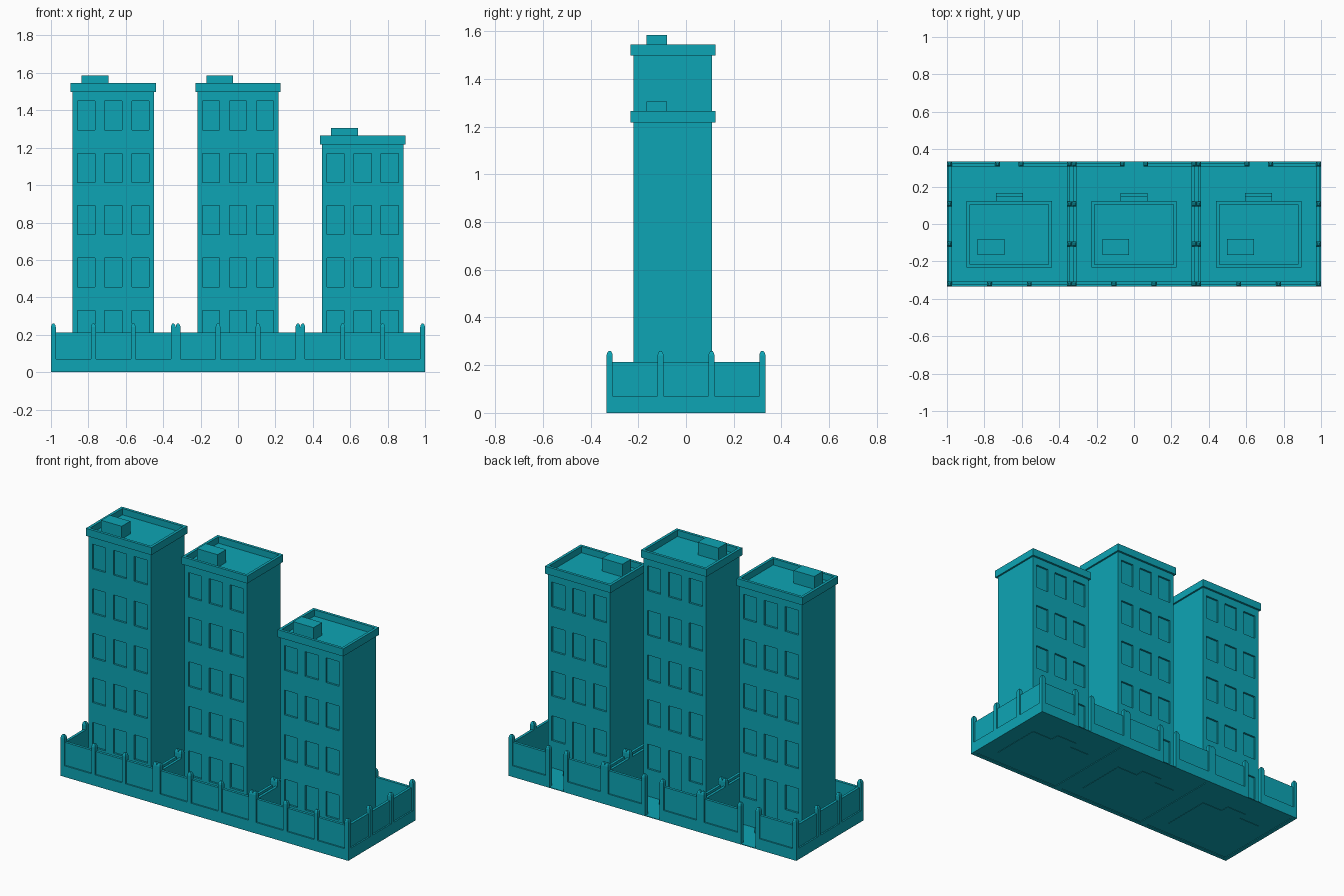
import bpy, bmesh
from mathutils import Vector

if "Cube" in bpy.data.objects:
    bpy.data.objects.remove(bpy.data.objects["Cube"])

mat = bpy.data.materials.new("teal")
mat.diffuse_color = (0.004, 0.376, 0.462, 1)
mat.use_nodes = True
mat.node_tree.nodes["Principled BSDF"].inputs["Base Color"].default_value = mat.diffuse_color


def box(bm, x0, x1, y0, y1, z0, z1):
    vs = bmesh.ops.create_cube(bm, size=1)["verts"]
    c = Vector(((x0 + x1) / 2, (y0 + y1) / 2, (z0 + z1) / 2))
    s = (abs(x1 - x0), abs(y1 - y0), z1 - z0)
    for v in vs:
        v.co = Vector((v.co.x * s[0], v.co.y * s[1], v.co.z * s[2])) + c
    return vs


def make(name, bm, x):
    me = bpy.data.meshes.new(name)
    bm.to_mesh(me)
    bm.free()
    me.materials.append(mat)
    ob = bpy.data.objects.new(name, me)
    ob.location.x = x
    bpy.context.collection.objects.link(ob)
    return ob


L, T = 1 / 3, 0.026        # half lot size, wall thickness
P = L - T / 2              # post centre line
S = L * 0.32               # inner post spacing
GATE = 0.063
YC = -0.055                # tower centre in y


def post(bm, x, y):
    # square post with a stepped, rounded cap
    h = 0.013
    rings = [(h, 0), (h, 0.24), (h * 0.8, 0.251), (h * 0.4, 0.259)]
    loops = [[bm.verts.new((x + a * r, y + b * r, z))
              for a, b in ((-1, -1), (1, -1), (1, 1), (-1, 1))] for r, z in rings]
    for lo, hi in zip(loops, loops[1:]):
        for i in range(4):
            j = (i + 1) % 4
            bm.faces.new((lo[i], lo[j], hi[j], hi[i]))
    bm.faces.new(loops[-1])
    bm.faces.new(loops[0][::-1])


def fence(x):
    walls, posts = bmesh.new(), bmesh.new()
    # front and back runs, back has a gate gap
    for sy, mid in ((-1, S), (1, GATE)):
        stops = [-P, -mid, mid, P]
        for s in stops:
            post(posts, s, sy * P)
        for i, (a, b) in enumerate(zip(stops, stops[1:])):
            if sy == 1 and i == 1:
                continue
            box(walls, a, b, sy * (L - T), sy * L, 0, 0.07)
            box(walls, a, b, sy * (L - T), sy * (L - 0.009), 0.07, 0.213)
    # side runs
    stops = [-P, -S, S, P]
    for sx in (-1, 1):
        for s in stops[1:3]:
            post(posts, sx * P, s)
        for a, b in zip(stops, stops[1:]):
            box(walls, sx * (L - T), sx * L, a, b, 0, 0.07)
            box(walls, sx * (L - T), sx * (L - 0.009), a, b, 0.07, 0.213)
    make("yard_wall", walls, x)
    make("wall_posts", posts, x)


def tower(x, floors):
    top = 0.1 + 0.28 * floors
    # body with recessed windows and a back door
    bm = bmesh.new()
    box(bm, -0.217, 0.217, -0.22, 0.11, 0.002, top)
    body = make("tower_body", bm, x)
    cut = bmesh.new()
    for f in range(floors):
        for col in (-0.145, 0, 0.145):
            z1 = 0.33 + 0.28 * f
            for y in (-0.22, 0.11):
                door = f == 0 and col == 0 and y > 0
                box(cut, col - 0.046, col + 0.046, y - 0.012, y + 0.012,
                    0.07 if door else z1 - 0.155, z1)
    cutter = make("window_cutter", cut, x)
    cutter.hide_render = True
    mod = body.modifiers.new("windows", "BOOLEAN")
    mod.object, mod.operation, mod.solver = cutter, "DIFFERENCE", "EXACT"
    bpy.context.view_layer.objects.active = body
    bpy.ops.object.modifier_apply(modifier=mod.name)
    bpy.data.objects.remove(cutter)

    # cornice: block whose top is inset and sunk to the roof level
    bm = bmesh.new()
    box(bm, -0.228, 0.228, YC - 0.178, YC + 0.178, top - 0.002, top + 0.045)
    bm.normal_update()
    up = [f for f in bm.faces if f.normal.z > 0.9]
    bmesh.ops.inset_region(bm, faces=up, thickness=0.025)
    roof = bmesh.ops.extrude_discrete_faces(bm, faces=up)["faces"]
    for f in roof:
        for v in f.verts:
            v.co.z -= 0.04
    make("roof_parapet", bm, x)

    bm = bmesh.new()
    box(bm, -0.169, -0.026, -0.165, -0.08, top, top + 0.085)
    make("roof_hut", bm, x)

    # two steps at the back door
    bm = bmesh.new()
    box(bm, -0.072, 0.072, 0.105, 0.167, 0.002, 0.035)
    box(bm, -0.072, 0.072, 0.105, 0.146, 0.035, 0.07)
    make("door_steps", bm, x)


for i, floors in enumerate((5, 5, 4)):
    x = (i - 1) * 2 * L
    fence(x)
    tower(x, floors)
    # thin yard floor, single sheet facing up
    bm = bmesh.new()
    h = L - T
    for v in bmesh.ops.create_grid(bm, x_segments=1, y_segments=1, size=h)["verts"]:
        v.co.z = 0.004
    box(bm, -GATE, GATE, h, L, 0, 0.004)
    make("yard_floor", bm, x)
